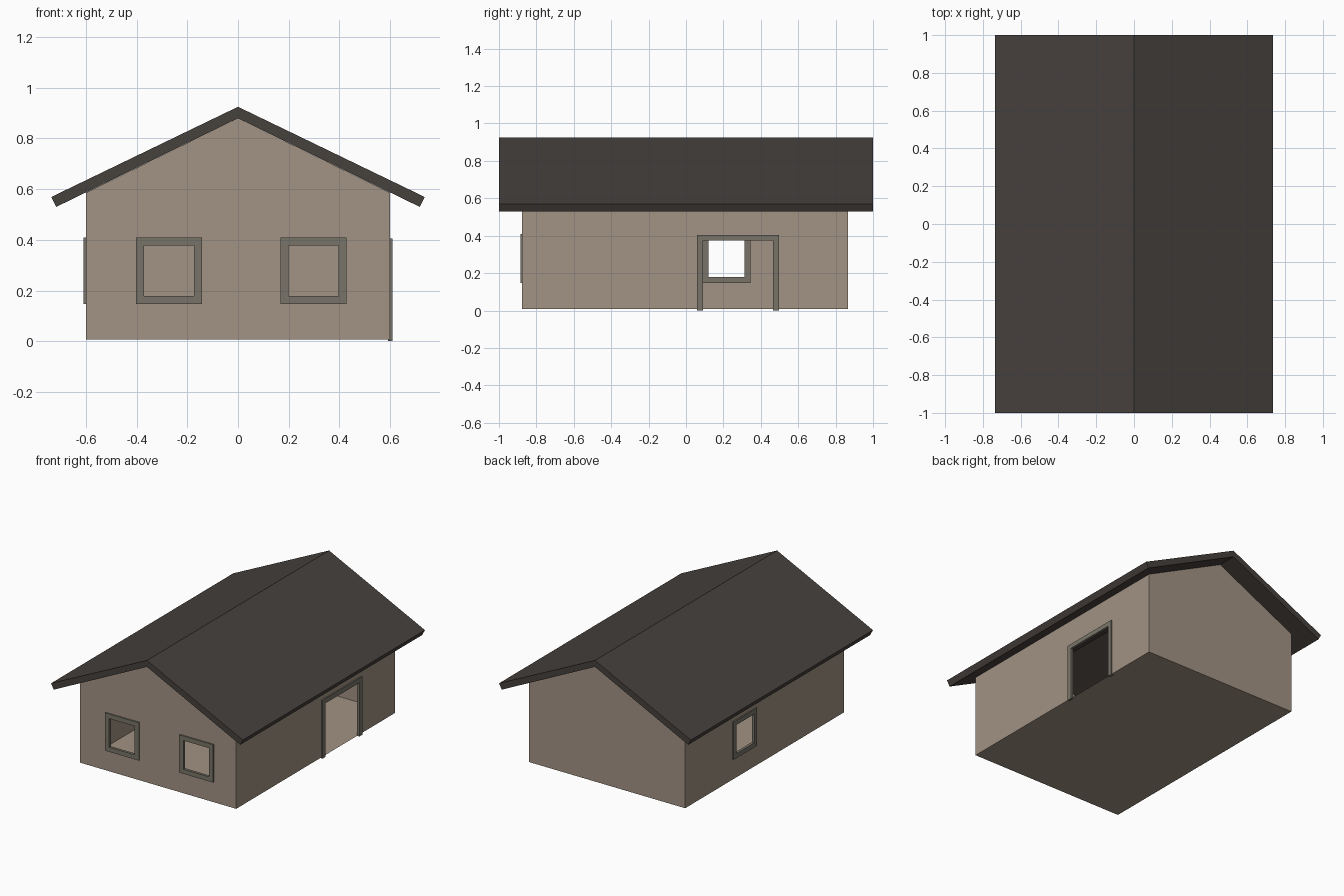
import bpy, bmesh
from mathutils import Vector

if "Cube" in bpy.data.objects:
    bpy.data.objects.remove(bpy.data.objects["Cube"])

FRONT, BACK, SIDE, BASE = -0.877, 0.866, 0.60, 0.007


def material(name, rgb):
    m = bpy.data.materials.new(name)
    m.diffuse_color = (*rgb, 1)
    m.use_nodes = True
    m.node_tree.nodes["Principled BSDF"].inputs["Base Color"].default_value = m.diffuse_color
    return m


WALL = material("plaster", (0.36, 0.29, 0.23))
ROOF = material("roofing", (0.062, 0.052, 0.046))
TRIM = material("trim", (0.19, 0.175, 0.14))


def finish(name, bm, mat):
    bmesh.ops.recalc_face_normals(bm, faces=bm.faces)
    me = bpy.data.meshes.new(name)
    bm.to_mesh(me)
    bm.free()
    me.materials.append(mat)
    ob = bpy.data.objects.new(name, me)
    bpy.context.collection.objects.link(ob)
    return ob


def prism(profile, start, end):
    """Extrude an x-z profile along y."""
    bm = bmesh.new()
    face = bm.faces.new([bm.verts.new((x, start, z)) for x, z in profile])
    ext = bmesh.ops.extrude_face_region(bm, geom=[face])["geom"]
    verts = [g for g in ext if isinstance(g, bmesh.types.BMVert)]
    bmesh.ops.translate(bm, verts=verts, vec=(0, end - start, 0))
    bmesh.ops.recalc_face_normals(bm, faces=bm.faces)
    return bm


def cut_opening(bm, axis, wall, lo, hi, bottom, top):
    """Cut a rectangular hole in the wall sheet lying at axis = wall."""
    across = 1 - axis
    on_wall = lambda f: all(abs(v.co[axis] - wall) < 1e-4 for v in f.verts)
    for direction, value in ((across, lo), (across, hi), (2, bottom), (2, top)):
        co, no = Vector((0, 0, 0)), Vector((0, 0, 0))
        co[direction], no[direction] = value, 1
        faces = [f for f in bm.faces if on_wall(f)]
        edges = {e for f in faces for e in f.edges}
        verts = {v for f in faces for v in f.verts}
        bmesh.ops.bisect_plane(bm, geom=faces + list(edges) + list(verts),
                               plane_co=co, plane_no=no, dist=1e-5)
    hole = []
    for f in bm.faces:
        c = f.calc_center_median()
        if on_wall(f) and lo < c[across] < hi and bottom < c.z < top:
            hole.append(f)
    bmesh.ops.delete(bm, geom=hole, context='FACES')


def frame(name, axis, wall, lo, hi, bottom, top, width=0.032, door=False):
    """Mitred trim around an opening; a door frame has no sill."""
    outer = [(lo, bottom), (lo, top), (hi, top), (hi, bottom)]
    b = bottom if door else bottom + width
    inner = [(lo + width, b), (lo + width, top - width),
             (hi - width, top - width), (hi - width, b)]
    bm = bmesh.new()

    def ring(points, depth):
        return [bm.verts.new((wall + depth, a, z) if axis == 0 else (a, wall + depth, z))
                for a, z in points]
    d = 0.009
    loops = [ring(outer, -d), ring(outer, d), ring(inner, d), ring(inner, -d)]
    for k in range(4):
        p, q = loops[k], loops[(k + 1) % 4]
        for i in range(3 if door else 4):
            j = (i + 1) % 4
            bm.faces.new((p[i], p[j], q[j], q[i]))
    if door:
        for i in (0, 3):
            bm.faces.new([l[i] for l in loops])
    return finish(name, bm, TRIM)


# Thin-walled house shell, open under the roof
body = prism([(-SIDE, BASE), (SIDE, BASE), (SIDE, 0.586), (0, 0.88), (-SIDE, 0.586)],
             FRONT, BACK)
top_faces = [f for f in body.faces if f.normal.z > 0.5]
bmesh.ops.delete(body, geom=top_faces, context='FACES')

# Windows: two in front, one on the left side
windows = [("front_window_left", 1, FRONT, -0.402, -0.142),
           ("front_window_right", 1, FRONT, 0.168, 0.428),
           ("side_window", 0, -SIDE, 0.088, 0.346)]
for name, axis, wall, lo, hi in windows:
    cut_opening(body, axis, wall, lo + 0.03, hi - 0.03, 0.178, 0.379)
    frame(name + "_frame", axis, wall, lo, hi, 0.147, 0.41)

# Doorway on the right side
cut_opening(body, 0, SIDE, 0.088, 0.467, BASE, 0.374)
frame("door_frame", 0, SIDE, 0.06, 0.496, 0, 0.405, door=True)
finish("house_walls", body, WALL)

# Gabled roof with overhanging eaves
roof = prism([(0, 0.925), (0.737, 0.569), (0.717, 0.53), (0, 0.88),
              (-0.717, 0.53), (-0.737, 0.569)], -1, 1)
finish("gable_roof", roof, ROOF)
